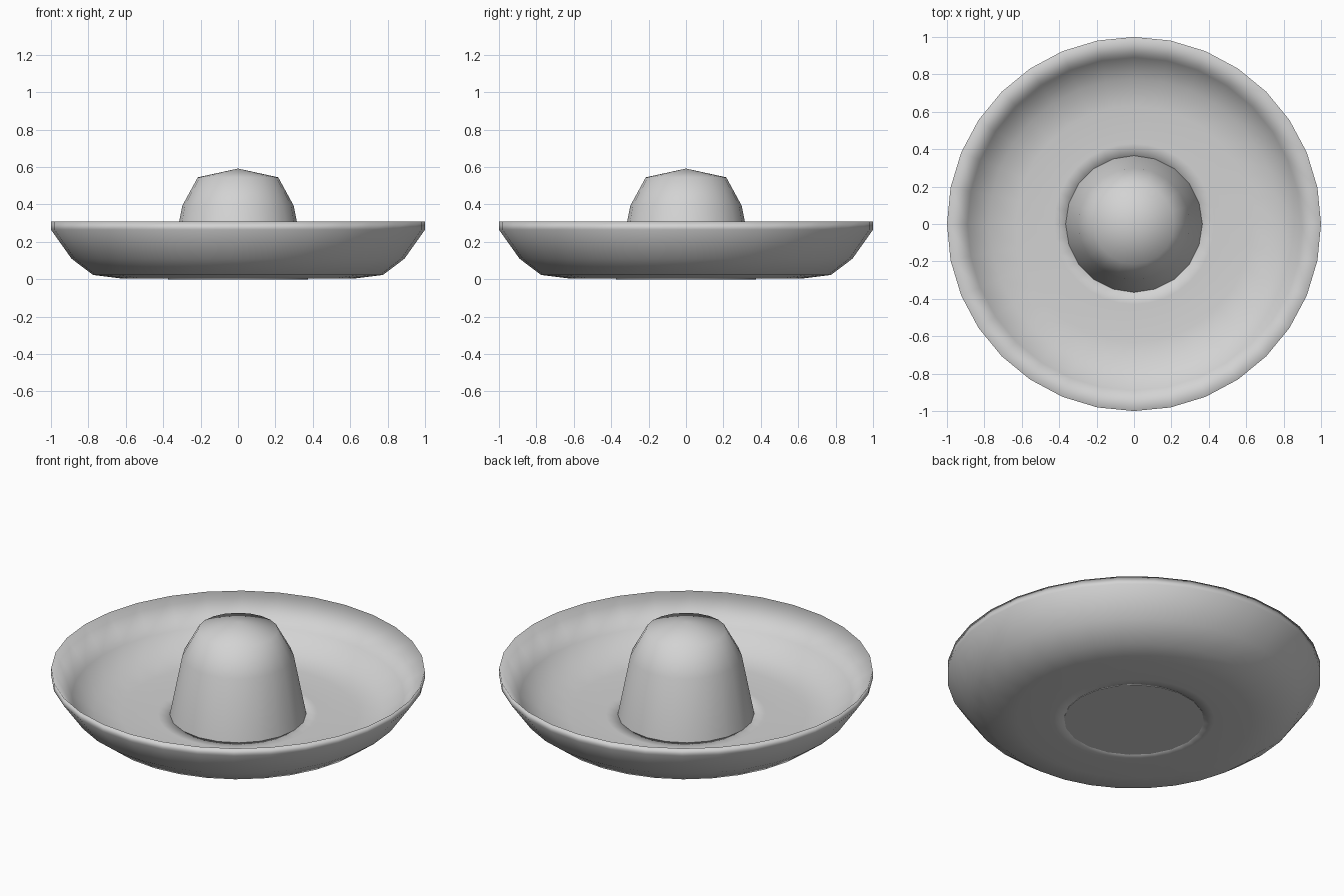
import bpy, bmesh, math

if "Cube" in bpy.data.objects:
    bpy.data.objects.remove(bpy.data.objects["Cube"])

grey = bpy.data.materials.new("light grey")
grey.diffuse_color = (0.65, 0.65, 0.65, 1.0)
grey.use_nodes = True
grey.node_tree.nodes["Principled BSDF"].inputs["Base Color"].default_value = grey.diffuse_color


def ring(bm, r, z, n):
    """Ring of n vertices, with one vertex on each axis."""
    return [bm.verts.new((r * math.cos(2 * math.pi * i / n),
                          r * math.sin(2 * math.pi * i / n), z)) for i in range(n)]


def bridge(bm, a, b):
    n = len(a)
    for i in range(n):
        j = (i + 1) % n
        bm.faces.new((a[i], a[j], b[j], b[i]))


def finish(bm, name):
    bmesh.ops.recalc_face_normals(bm, faces=bm.faces[:])
    for f in bm.faces:
        f.smooth = True
    me = bpy.data.meshes.new(name)
    bm.to_mesh(me)
    bm.free()
    me.materials.append(grey)
    ob = bpy.data.objects.new(name, me)
    bpy.context.collection.objects.link(ob)
    return ob


# Brim: a dished profile, doubled upwards to give it thickness, smooth all over
THICK = 0.045
under = [(0.355, 0.003), (0.43, 0.003), (0.63, 0.005),
         (0.775, 0.023), (0.89, 0.11), (1.0, 0.265)]
profile = under + [(r, z + THICK) for r, z in reversed(under)]
bm = bmesh.new()
rings = [ring(bm, r, z, 32) for r, z in profile]
for a, b in zip(rings, rings[1:] + rings[:1]):
    bridge(bm, a, b)
finish(bm, "brim")

# Crown: tapered wall with a shallow cone on top and a flat closed base
bm = bmesh.new()
rings = [ring(bm, r, z, 20) for r, z in
         [(0.375, 0.0), (0.298, 0.393), (0.215, 0.545)]]
for a, b in zip(rings, rings[1:]):
    bridge(bm, a, b)
tip = bm.verts.new((0, 0, 0.592))
top = rings[-1]
for i in range(20):
    bm.faces.new((top[i], top[(i + 1) % 20], tip))
base = bm.faces.new(rings[0])
for e in base.edges:
    e.smooth = False
finish(bm, "crown")
